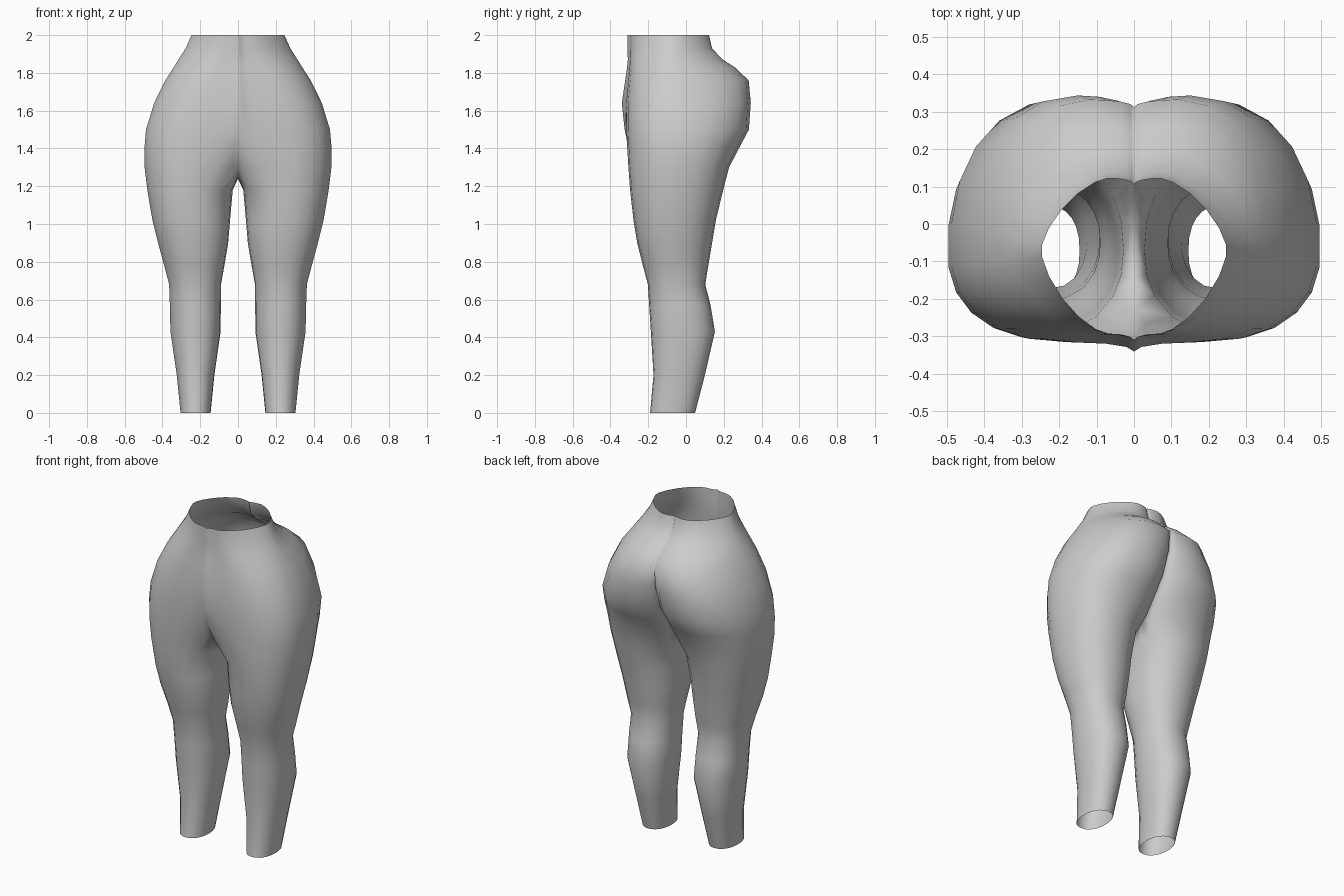
import bpy, bmesh
from math import sin, cos, pi

if "Cube" in bpy.data.objects:
    bpy.data.objects.remove(bpy.data.objects["Cube"])

A, B, C, K = 3, 11, 4, 4   # segments: front inner, outer, back inner, inner thigh


def outer_curve(cx, xo, yc, yf, yb, n):
    """Outer half of a section, from front (cx, yf) to back (cx, yb)."""
    pts = []
    for i in range(B + 1):
        t = -pi / 2 + pi * i / B
        ry = (yb - yc) if t > 0 else (yc - yf)
        s = abs(sin(t)) ** (2 / n) * (1 if t > 0 else -1)
        pts.append((cx + (xo - cx) * abs(cos(t)) ** (2 / n), yc + ry * s))
    return pts


def torso_section(z, cx, xo, yf, yb, yfc, ybc, n):
    """Half section from centre front round the hip to centre back."""
    front, back = [], []
    for i in range(A):
        a = pi / 2 * i / A
        front.append((cx * (1 - cos(a)), yfc + (yf - yfc) * sin(a)))
    for i in range(1, C + 1):
        a = pi / 2 * i / C
        back.append((cx * (1 - sin(a)), ybc + (yb - ybc) * cos(a)))
    pts = front + outer_curve(cx, xo, -0.07, yf, yb, n) + back
    pts[0], pts[-1] = (0, yfc), (0, ybc)
    return [(x, y, z) for x, y in pts]


def leg_section(z, xi, xo, yf, yb):
    """Closed leg section, same point order as the torso plus inner thigh."""
    cx, yc = (xi + xo) / 2, (yf + yb) / 2
    if z > 0.8:
        yc -= 0.02

    def inner(a):
        s = sin(a)
        return (cx - (cx - xi) * abs(cos(a)) ** 0.9,
                yc + (yb - yc if s > 0 else yc - yf) * abs(s) ** 0.9 * (1 if s > 0 else -1))
    front = [inner(-pi / 6 - pi / 3 * i / A) for i in range(A)]
    back = [inner(pi / 2 - pi / 3 * i / C) for i in range(1, C + 1)]
    mid = [inner(pi / 6 - pi / 3 * i / K) for i in range(1, K)]
    pts = front + outer_curve(cx, xo, yc, yf, yb, 2.2) + back + mid
    return [(x, y, z) for x, y in pts]


# z, lobe centre, half width, front, back, centre front, centre back, roundness
torso = [
    (2.00, .07, .248, -.292, .122, -.31, .105, 1.5),
    (1.93, .07, .28, -.292, .138, -.31, .122, 1.6),
    (1.87, .09, .318, -.295, .195, -.308, .175, 1.75),
    (1.83, .10, .343, -.298, .258, -.312, .238, 1.85),
    (1.76, .12, .388, -.305, .332, -.322, .312, 2.0),
    (1.64, .15, .447, -.316, .343, -.34, .295, 2.15),
    (1.50, .18, .490, -.315, .333, -.325, .225, 2.25),
    (1.40, .20, .498, -.311, .280, -.297, .15, 2.3),
    (1.30, .22, .497, -.305, .228, -.225, .07, 2.3),
]
# z, inner x, outer x, front, back
leg = [
    (1.18, .028, .482, -.296, .197),
    (1.02, .042, .455, -.278, .158),
    (0.90, .052, .425, -.258, .138),
    (0.78, .072, .392, -.228, .118),
    (0.68, .090, .366, -.202, .102),
    (0.57, .091, .362, -.195, .130),
    (0.43, .092, .359, -.186, .153),
    (0.20, .125, .325, -.172, .100),
    (0.00, .145, .305, -.190, .048),
]
crotch_seam = [(0, .01, 1.265), (0, -.07, 1.24), (0, -.15, 1.25)]

bm = bmesh.new()


def add(points):
    return [bm.verts.new(p) for p in points]


def bridge(a, b, closed):
    n = len(a)
    for i in range(n if closed else n - 1):
        j = (i + 1) % n
        bm.faces.new((a[i], b[i], b[j], a[j]))


# hips and seat
rows = [add(torso_section(*r)) for r in torso]
for a, b in zip(rows, rows[1:]):
    bridge(a, b, False)

# leg, joined to the hips through the crotch seam
loops = [rows[-1] + add(crotch_seam)] + [add(leg_section(*r)) for r in leg]
for a, b in zip(loops, loops[1:]):
    bridge(a, b, True)

bmesh.ops.recalc_face_normals(bm, faces=bm.faces)
mesh = bpy.data.meshes.new("leggings")
bm.to_mesh(mesh)
bm.free()
obj = bpy.data.objects.new("leggings", mesh)
bpy.context.collection.objects.link(obj)

# mirror to the other side
mod = obj.modifiers.new("mirror", 'MIRROR')
mod.use_axis[0] = True
mod.use_clip = True
mod.merge_threshold = 0.001

bpy.context.view_layer.objects.active = obj
obj.select_set(True)
bpy.ops.object.shade_smooth()
